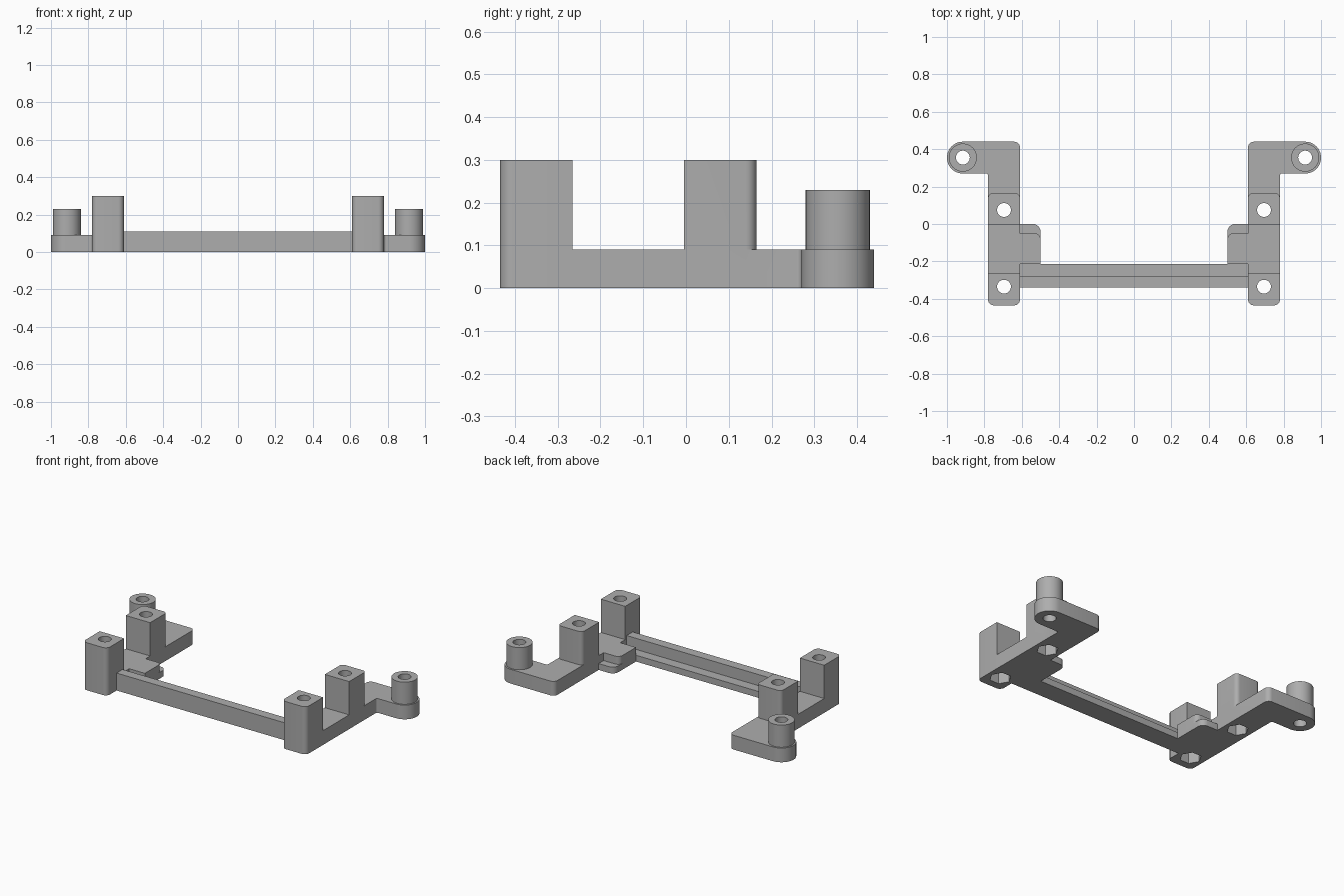
import bpy, bmesh, math
from mathutils import Vector

if "Cube" in bpy.data.objects:
    bpy.data.objects.remove(bpy.data.objects["Cube"])

grey = bpy.data.materials.new("plain grey")
grey.use_nodes = True
GREY = (0.42, 0.42, 0.42, 1)
grey.diffuse_color = GREY
grey.node_tree.nodes["Principled BSDF"].inputs["Base Color"].default_value = GREY

PLATE_H, TAB_H, POST_H, PEG_H = 0.09, 0.04, 0.30, 0.23
IN, OUT = 0.61, 0.78          # inner and outer side of the side rail
FRONT, BACK = -0.435, 0.44
PEG = (0.915, 0.355)
BOLTS = [(0.695, -0.335), (0.695, 0.075)]


def prism(name, corners, z0, z1):
    """Extrude an outline of (x, y, corner radius) points."""
    outline = []
    n = len(corners)
    for i, (x, y, r) in enumerate(corners):
        p = Vector((x, y))
        if r == 0:
            outline.append(p)
            continue
        a = (Vector(corners[i - 1][:2]) - p).normalized() * r
        b = (Vector(corners[(i + 1) % n][:2]) - p).normalized() * r
        steps = 12 if r > 0.05 else 6
        for k in range(steps + 1):
            t = math.pi / 2 * k / steps
            outline.append(p + a * (1 - math.sin(t)) + b * (1 - math.cos(t)))
    bm = bmesh.new()
    face = bm.faces.new([bm.verts.new((q.x, q.y, z0)) for q in outline])
    up = bmesh.ops.extrude_face_region(bm, geom=[face])["geom"]
    bmesh.ops.translate(bm, vec=(0, 0, z1 - z0),
                        verts=[v for v in up if isinstance(v, bmesh.types.BMVert)])
    return finish(name, bm)


def cylinder(name, centre, radius, z0, z1, sides=48):
    bm = bmesh.new()
    bmesh.ops.create_cone(bm, cap_ends=True, segments=sides, radius1=radius,
                          radius2=radius, depth=z1 - z0)
    # put hexagon corners on the x axis
    spin = bm.verts[:]
    for v in spin:
        v.co = Vector((v.co.y, -v.co.x, v.co.z)) if sides == 6 else v.co
    bmesh.ops.translate(bm, verts=spin, vec=(*centre, (z0 + z1) / 2))
    return finish(name, bm)


def finish(name, bm):
    bmesh.ops.recalc_face_normals(bm, faces=bm.faces[:])
    mesh = bpy.data.meshes.new(name)
    bm.to_mesh(mesh)
    bm.free()
    obj = bpy.data.objects.new(name, mesh)
    mesh.materials.append(grey)
    bpy.context.collection.objects.link(obj)
    return obj


def combine(target, tool, operation):
    """Bake a boolean into the target and drop the tool."""
    mod = target.modifiers.new("combine", "BOOLEAN")
    mod.operation, mod.solver, mod.object = operation, "EXACT", tool
    bpy.context.view_layer.update()
    result = target.evaluated_get(bpy.context.evaluated_depsgraph_get())
    mesh = bpy.data.meshes.new_from_object(result)
    target.modifiers.clear()
    target.data = mesh
    bpy.data.objects.remove(tool)


# Side rail with the arm that reaches out to the peg
end = PEG[0] + 0.085
bracket = prism("side_bracket", [
    (IN, FRONT, 0.03), (OUT, FRONT, 0.03), (OUT, 0.27, 0.012),
    (end, 0.27, 0.0849), (end, BACK, 0.0849), (IN, BACK, 0.03)], 0, PLATE_H)

# Two tall posts, rounded at their free corners
posts = [
    prism("front_post", [(IN, FRONT, 0.03), (OUT, FRONT, 0.03),
                         (OUT, -0.265, 0), (IN, -0.265, 0)], 0, POST_H),
    prism("rear_post", [(IN, -0.005, 0), (OUT, -0.005, 0),
                        (OUT, 0.165, 0.025), (IN, 0.165, 0.025)], 0, POST_H),
]

# Stepped inner tab and the round peg
tabs = [
    prism("lower_tab", [(0.5, -0.26, 0), (0.65, -0.26, 0),
                        (0.65, 0, 0), (0.5, 0, 0.04)], 0, TAB_H),
    prism("upper_tab", [(0.5, -0.215, 0), (0.65, -0.215, 0),
                        (0.65, -0.05, 0), (0.5, -0.05, 0.03)], 0, PLATE_H),
]
peg = cylinder("peg", PEG, 0.075, 0.02, PEG_H)
for part in posts + tabs + [peg]:
    combine(bracket, part, "UNION")

# Through holes, with hexagonal nut pockets under the posts
for centre in BOLTS + [PEG]:
    combine(bracket, cylinder("hole", centre, 0.037, -0.1, 0.4), "DIFFERENCE")
for centre in BOLTS:
    combine(bracket, cylinder("nut_pocket", centre, 0.062, -0.1, 0.1, 6), "DIFFERENCE")

mirror = bracket.modifiers.new("other side", "MIRROR")
mirror.use_axis[0] = True

# Cross bar: tall front ridge and a low ledge behind it
ridge = prism("cross_bar_ridge", [(-IN, -0.34, 0), (IN, -0.34, 0),
                                  (IN, -0.28, 0), (-IN, -0.28, 0)], 0, 0.11)
ledge = prism("cross_bar_ledge", [(-0.5, -0.28, 0), (0.5, -0.28, 0),
                                  (0.5, -0.215, 0), (-0.5, -0.215, 0)], 0, TAB_H)
ledge_ends = prism("cross_bar_ledge_end", [(0.5, -0.28, 0), (IN, -0.28, 0),
                                           (IN, -0.26, 0), (0.5, -0.26, 0)], 0, TAB_H)
other = ledge_ends.modifiers.new("other side", "MIRROR")
other.use_axis[0] = True

# Smooth the round walls, keep the edges crisp
bpy.ops.object.select_all(action="DESELECT")
for obj in (bracket, ridge, ledge, ledge_ends):
    obj.select_set(True)
bpy.context.view_layer.objects.active = bracket
bpy.ops.object.shade_smooth_by_angle(angle=math.radians(30))
